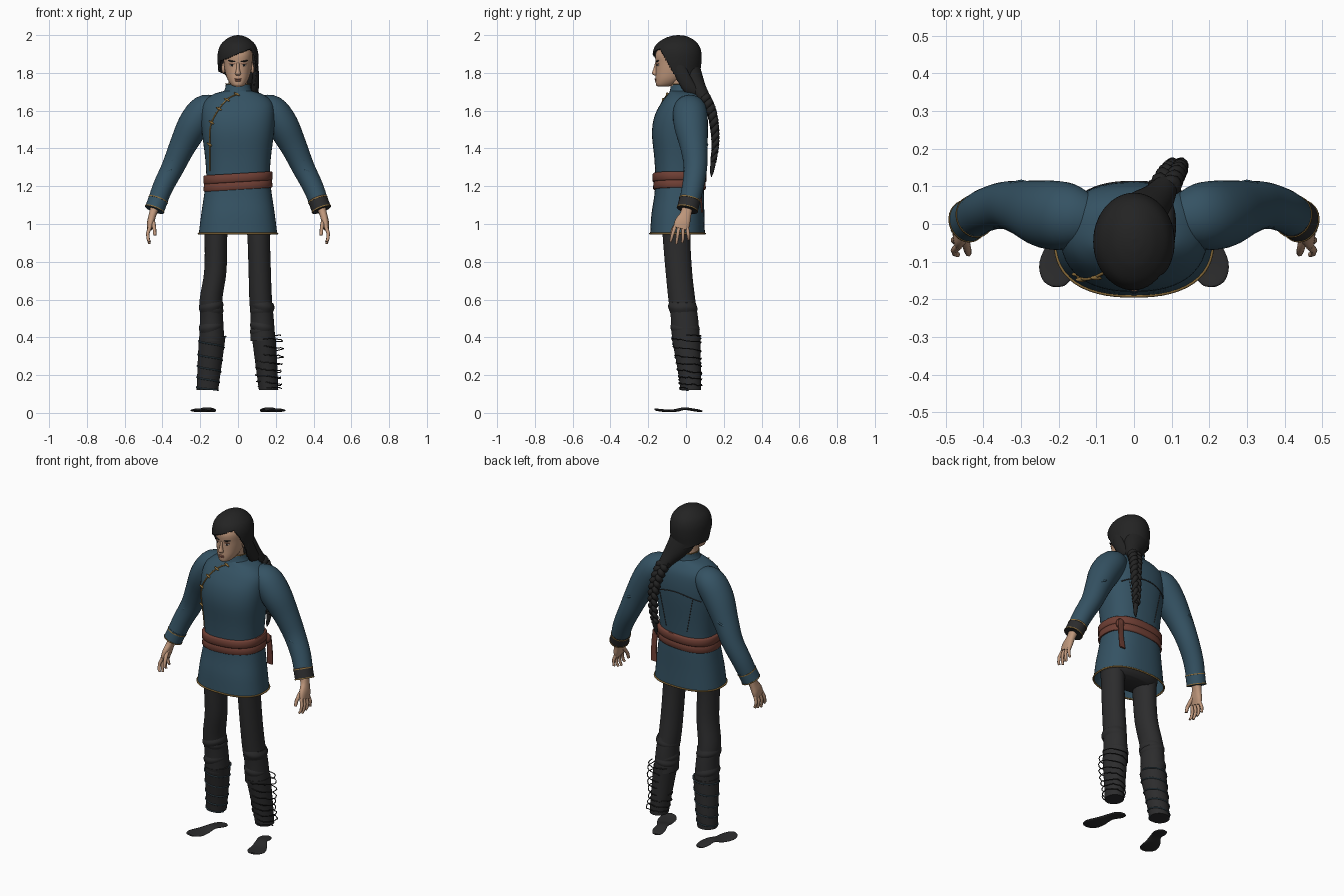
import bpy, bmesh, random
from math import sin, cos, pi, copysign
from mathutils import Vector

if "Cube" in bpy.data.objects:
    bpy.data.objects.remove(bpy.data.objects["Cube"])
random.seed(4)


def material(name, r, g, b):
    m = bpy.data.materials.new(name)
    m.use_nodes = True
    m.diffuse_color = (r, g, b, 1)
    bsdf = m.node_tree.nodes["Principled BSDF"]
    bsdf.inputs["Base Color"].default_value = (r, g, b, 1)
    bsdf.inputs["Roughness"].default_value = 0.8
    return m


BLUE = material("blue cloth", .035, .085, .125)
DARK = material("charcoal cloth", .025, .025, .026)
HAIR = material("black hair", .017, .017, .017)
LEATHER = material("brown leather", .16, .05, .035)
SKIN = material("skin", .52, .31, .20)
GOLD = material("gold trim", .27, .16, .045)
LIPS = material("lips", .36, .15, .10)
WHITE = material("eye white", .6, .57, .53)
SLATE = material("slate wrap", .04, .07, .09)


def spline(rows, sub):
    """Catmull-Rom resampling of tuples."""
    out = []
    for i in range(len(rows) - 1):
        a, b, c, d = (rows[max(0, min(len(rows) - 1, i + k))] for k in (-1, 0, 1, 2))
        for s in range(sub):
            t = s / sub
            out.append(tuple(q + .5 * t * (r - p + t * (2*p - 5*q + 4*r - s_ + t * (3*(q - r) + s_ - p)))
                             for p, q, r, s_ in zip(a, b, c, d)))
    return out + [tuple(rows[-1])]


def power(v, p):
    return copysign(abs(v) ** (2 / p), v)


def loft(name, rings, mat, p=2, n=32, sub=4, ref=None, cap=True, side=1, tilt=0, drop=None):
    """Skin through rings (x, y, z, half width, half depth); ref makes rings follow the path."""
    rows = spline(rings, sub)
    bm = bmesh.new()
    loops = []
    for i, (x, y, z, a, b) in enumerate(rows):
        u, v = Vector((1, 0, 0)), Vector((0, 1, 0))
        if ref:
            t = (Vector(rows[min(i + 1, len(rows) - 1)][:3]) - Vector(rows[max(i - 1, 0)][:3])).normalized()
            v = Vector(ref)
            v = (v - t * v.dot(t)).normalized()
            u = v.cross(t)
        loop = []
        for k in range(n):
            w = 2 * pi * k / n
            q = Vector((x, y, z)) + u * a * power(cos(w), p) + v * b * power(sin(w), p)
            loop.append(bm.verts.new((q.x * side, q.y, q.z + tilt * q.x)))
        loops.append(loop)
    for lo, hi in zip(loops, loops[1:]):
        for k in range(n):
            bm.faces.new((lo[k], lo[k - 1], hi[k - 1], hi[k]))
    if cap:
        bm.faces.new(loops[0])
        bm.faces.new(loops[-1])
    bmesh.ops.recalc_face_normals(bm, faces=bm.faces)
    if drop:
        gone = [f for f in bm.faces if drop(f.calc_center_median())]
        bmesh.ops.delete(bm, geom=gone, context='FACES')
    return finish(name, bm, mat)


def finish(name, bm, mat):
    me = bpy.data.meshes.new(name)
    bm.to_mesh(me)
    bm.free()
    ob = bpy.data.objects.new(name, me)
    bpy.context.collection.objects.link(ob)
    me.materials.append(mat)
    bpy.context.view_layer.objects.active = ob
    ob.select_set(True)
    bpy.ops.object.shade_smooth_by_angle(angle=.9)
    ob.select_set(False)
    return ob


def blob(name, loc, size, mat, rot=(0, 0, 0)):
    bm = bmesh.new()
    bmesh.ops.create_uvsphere(bm, u_segments=16, v_segments=10, radius=1)
    ob = finish(name, bm, mat)
    ob.location, ob.scale, ob.rotation_euler = loc, size, rot
    return ob


def tube(name, pts, r, mat, cyclic=False, taper=None):
    cu = bpy.data.curves.new(name, 'CURVE')
    cu.dimensions, cu.bevel_depth, cu.bevel_resolution, cu.use_fill_caps = '3D', r, 2, True
    sp = cu.splines.new('POLY')
    sp.points.add(len(pts) - 1)
    for i, q in enumerate(pts):
        sp.points[i].co = (*q, 1)
        sp.points[i].radius = taper(i / (len(pts) - 1)) if taper else 1
    sp.use_cyclic_u = cyclic
    sp.use_smooth = True
    cu.materials.append(mat)
    ob = bpy.data.objects.new(name, cu)
    bpy.context.collection.objects.link(ob)
    return ob


# Tunic body
P = 2.4
BODY = [(0, -.045, .945, .208, .145), (0, -.043, 1.05, .195, .14), (0, -.036, 1.15, .18, .132),
        (0, -.034, 1.24, .168, .128), (0, -.034, 1.35, .174, .134), (0, -.035, 1.48, .19, .145),
        (0, -.028, 1.57, .195, .139), (0, -.016, 1.64, .185, .116), (0, -.012, 1.685, .135, .085),
        (0, -.015, 1.705, .07, .068)]
loft("tunic", BODY, BLUE, P, 48, cap=False)


def body(z):
    rows = spline(BODY, 4)
    for lo, hi in zip(rows, rows[1:]):
        if lo[2] <= z <= hi[2]:
            t = (z - lo[2]) / (hi[2] - lo[2])
            return [p + t * (q - p) for p, q in zip(lo, hi)]
    return rows[0] if z < rows[0][2] else rows[-1]


def on_body(x, z, face=-1, out=.002):
    _, cy, _, a, b = body(z)
    return (x, cy + face * (b * max(0, 1 - abs(x / a) ** P) ** (1 / P) + out), z)


def around(z, grow, n=64):
    _, cy, _, a, b = body(z)
    return [((a + grow) * power(cos(2*pi*k/n), P), cy + (b + grow) * power(sin(2*pi*k/n), P), z) for k in range(n)]


tube("hem_trim", around(.949, .001), .005, GOLD, True)
loft("collar", [(0, -.015, 1.685, .085, .076), (0, -.013, 1.715, .069, .07), (0, -.012, 1.742, .064, .066)],
     BLUE, cap=False)
tube("collar_trim", [(.065*cos(k*pi/16), -.012 + .067*sin(k*pi/16), 1.742) for k in range(32)], .003, GOLD, True)
flap = spline([(0, 1.69), (-.05, 1.665), (-.1, 1.61), (-.145, 1.52), (-.15, 1.4), (-.15, 1.28)], 6)
tube("flap_trim", [on_body(*q) for q in flap], .004, GOLD)
for i in (1, 7, 12, 17, 23):
    blob("toggle", on_body(*flap[i], out=.005), (.018, .006, .006), GOLD, (0, .5, 0))
tube("yoke_seam", [on_body(.015 * k, 1.53 - .0004 * k * k, 1, 0) for k in range(-10, 11)], .003, DARK)
for s in (-1, 1):
    tube("back_seam", [on_body(s * (.11 - .004 * k), 1.5 - .02 * k, 1, 0) for k in range(11)], .002, DARK)

# Belt
for nm, z, g in (("belt_lower", 1.182, .010), ("belt_upper", 1.222, .015)):
    rows = [(0, c[1], z + dz, c[3] + g + e, c[4] + g + e) for dz, e in ((0, -.005), (.006, 0), (.04, 0), (.046, -.005))
            for c in [body(z + dz)]]
    loft(nm, rows, LEATHER, P, 48, 1, tilt=.06)
blob("belt_knot", (.15, .06, 1.225), (.025, .02, .03), LEATHER)
loft("belt_tail", [(.155, .07, 1.24, .018, .006), (.16, .078, 1.15, .017, .005), (.155, .085, 1.06, .02, .005)],
     LEATHER, 4)

# Arms, cuffs and hands
ARM = [(.11, .01, 1.63, .05, .06), (.175, .02, 1.605, .08, .088), (.235, .026, 1.525, .084, .09),
       (.295, .042, 1.41, .07, .073), (.345, .05, 1.30, .06, .062), (.4, .035, 1.19, .054, .057),
       (.44, .008, 1.08, .049, .053)]
Y = (0, 1, 0)
for s, nm in ((1, "left"), (-1, "right")):
    loft(nm + "_sleeve", ARM, BLUE, ref=Y, side=s)
    for k, z in enumerate((1.42, 1.35, 1.29)):
        blob(nm + "_sleeve_fold", (s * (.3 + .028 * k), .048, z), (.07 - .004*k, .07 - .004*k, .018), BLUE, (0, s*.5, 0))
    a, b = Vector((.42, .022, 1.135)), Vector((.443, .007, 1.075))
    band = lambda t, g: (*a.lerp(b, t), .052 + g, .056 + g)
    loft(nm + "_cuff", [band(0, 0), band(1, 0)], DARK if s > 0 else BLUE, ref=Y, side=s, sub=1)
    for t in (.08, .9):
        loft(nm + "_cuff_trim", [band(t, .002), band(t + .08, .002)], GOLD, ref=Y, side=s, sub=1)
    loft(nm + "_hand", [(.44, .008, 1.09, .024, .028), (.452, -.002, 1.05, .02, .03), (.462, -.018, 1.01, .019, .041),
                        (.468, -.028, .975, .014, .04)], SKIN, 2.4, 20, ref=Y, side=s)
    for k in range(4):
        y = -.058 + .021 * k
        tip = .895 + (.012, 0, .008, .025)[k]
        tube(nm + "_finger", [(s*.466, y, .985), (s*.478, y - .012 + .006*k, .95), (s*.476, y - .02 + .01*k, .92),
                              (s*.468, y - .024 + .01*k, tip)], .0105, SKIN, taper=lambda t: 1 - .35 * t)
    tube(nm + "_thumb", [(s*.455, -.02, 1.03), (s*.447, -.05, 1.0), (s*.442, -.07, .97), (s*.44, -.078, .94)],
         .013, SKIN, taper=lambda t: 1 - .35 * t)

# Trousers
loft("hips", [(0, -.045, .945, .15, .07), (0, -.045, .99, .18, .1), (0, -.035, 1.15, .16, .1)], DARK, P)
THIGH = {-1: (.115, .117, .12, .143, .14, .138), 1: (.11, .11, .115, .12, .128, .132)}
DEPTH = [(-.045, 1.02, .07, .08), (-.05, .93, .06, .073), (-.038, .75, .059, .07),
         (-.022, .6, .06, .071), (-.008, .5, .061, .072), (0, .38, .066, .074)]
CALF = [(.136, 0, .405, .07, .077), (.146, .01, .3, .066, .067), (.155, .02, .2, .061, .06), (.162, .025, .12, .057, .055)]
for s, nm in ((1, "left"), (-1, "right")):
    rows = [(x, *d) for x, d in zip(THIGH[s], DEPTH)]
    loft(nm + "_trouser_leg", rows, DARK, side=s)
    for k in range(4):
        z = .42 + .055 * k
        loft(nm + "_trouser_fold", [(.132 + (.01 if s < 0 else -.004), -.002 - .006*k, z + h, .06 + g, .07 + g)
                                    for h, g in ((-.025, -.003), (0, .005), (.025, -.003))],
             DARK, side=s, tilt=.15 * (-1) ** k)
    slim = 1 if s < 0 else .9
    loft(nm + "_leg_wrap", [(x, y, z, a * slim, b) for x, y, z, a, b in CALF], DARK, side=s)

# Wound cords: tight on one calf, loose on the other
calf = spline(CALF, 50)
tight, loose = [], []
for i, (x, y, z, a, b) in enumerate(calf):
    w = i / len(calf) * 2 * pi
    tight.append((-x + (a + .001) * cos(w * 5), y + (b + .001) * sin(w * 5), z))
    g = .006 + .012 * sin(w * 9)
    loose.append((x + .014 + (a + g) * cos(w * 8), y + (b + .004) * sin(w * 8), z + .01 + random.uniform(-.004, .004)))
tube("tight_cord", tight, .004, SLATE)
tube("loose_cord", loose, .0028, HAIR)

# Shoe soles
for s, nm in ((1, "left"), (-1, "right")):
    loft(nm + "_sole", [(.213, -.166, .02, .008, .004), (.211, -.155, .017, .032, .006), (.203, -.115, .012, .05, .007),
                        (.186, -.06, .012, .043, .007), (.165, -.01, .022, .031, .007), (.152, .04, .016, .036, .007),
                        (.143, .075, .01, .026, .006), (.141, .085, .009, .008, .004)],
         DARK, 2.4, 20, ref=(0, 0, 1), side=s)

# Head and face
loft("neck", [(0, -.015, 1.68, .052, .052), (0, -.03, 1.73, .05, .052), (0, -.04, 1.79, .052, .06)], SKIN)
HEAD = [(0, -.125, 1.727, .016, .02), (0, -.112, 1.735, .035, .046), (0, -.088, 1.765, .055, .073),
        (0, -.064, 1.805, .068, .096), (0, -.053, 1.85, .075, .107), (0, -.05, 1.9, .078, .112), (0, -.05, 1.95, .06, .085)]
loft("head", HEAD, SKIN, 2.2)
loft("nose", [(0, -.155, 1.855, .007, .008), (0, -.161, 1.82, .009, .012), (0, -.164, 1.797, .015, .016),
              (0, -.158, 1.786, .011, .008)], SKIN, n=16)
blob("upper_lip", (0, -.161, 1.767, ), (.02, .006, .0045), LIPS)
blob("lower_lip", (0, -.159, 1.759), (.017, .006, .005), LIPS)
for s in (-1, 1):
    blob("eye", (s * .031, -.149, 1.841), (.014, .005, .006), WHITE, (0, 0, s * .35))
    blob("iris", (s * .031, -.153, 1.841), (.006, .003, .006), HAIR)
    blob("eyelid", (s * .031, -.151, 1.848), (.017, .005, .003), LIPS, (0, 0, s * .35))
    blob("brow", (s * .033, -.152, 1.862), (.022, .006, .004), HAIR, (0, -s * .15, s * .35))
    blob("ear", (s * .077, -.05, 1.825), (.01, .018, .03), SKIN)


# Hair cap with swept fringe
def bare(c):
    face = c.z < 1.9 + .4 * c.x and c.y < -.035 - .55 * (c.z - 1.74)
    return face or c.z < 1.765 - .4 * c.x


cap = loft("hair", [(0, -.015, 1.71, .08, .085), (0, -.03, 1.76, .095, .105), (0, -.043, 1.8, .103, .118),
                    (0, -.046, 1.86, .108, .128), (0, -.047, 1.91, .106, .128), (0, -.046, 1.95, .091, .112),
                    (0, -.043, 1.98, .06, .076), (0, -.04, 1.995, .03, .038), (0, -.04, 2, .002, .002)],
           HAIR, n=112, sub=10, drop=bare)
thick = cap.modifiers.new("thickness", 'SOLIDIFY')
thick.thickness = .008
loft("gathered_hair", [(-.01, .015, 1.84, .075, .055), (.025, .035, 1.77, .068, .055), (.06, .065, 1.71, .048, .045),
                       (.085, .1, 1.66, .032, .034)], HAIR, ref=Y)
loft("side_lock", [(.09, -.045, 1.86, .015, .03), (.094, -.02, 1.79, .017, .035), (.09, .02, 1.72, .02, .035),
                   (.08, .07, 1.68, .015, .025)], HAIR, ref=Y)

# Three-strand braid with a loose tip
PATH = spline([(.08, .095, 1.68), (.098, .13, 1.61), (.112, .15, 1.52), (.112, .155, 1.42), (.105, .145, 1.33)], 20)
for k in range(3):
    strand = []
    for i, (x, y, z) in enumerate(PATH):
        t = i / (len(PATH) - 1)
        w = t * 7 * pi + k * 2 * pi / 3
        r = 1 - .5 * t
        strand.append((x + .024 * r * sin(w), y + .013 * r * sin(2 * w), z))
    tube("braid_strand", strand, .021, HAIR, taper=lambda t: 1 - .5 * t)
tube("braid_tip", [(.105, .145, 1.34), (.108, .142, 1.31), (.104, .136, 1.27), (.1, .135, 1.25)], .015, HAIR,
     taper=lambda t: 1 - .9 * t * t)
